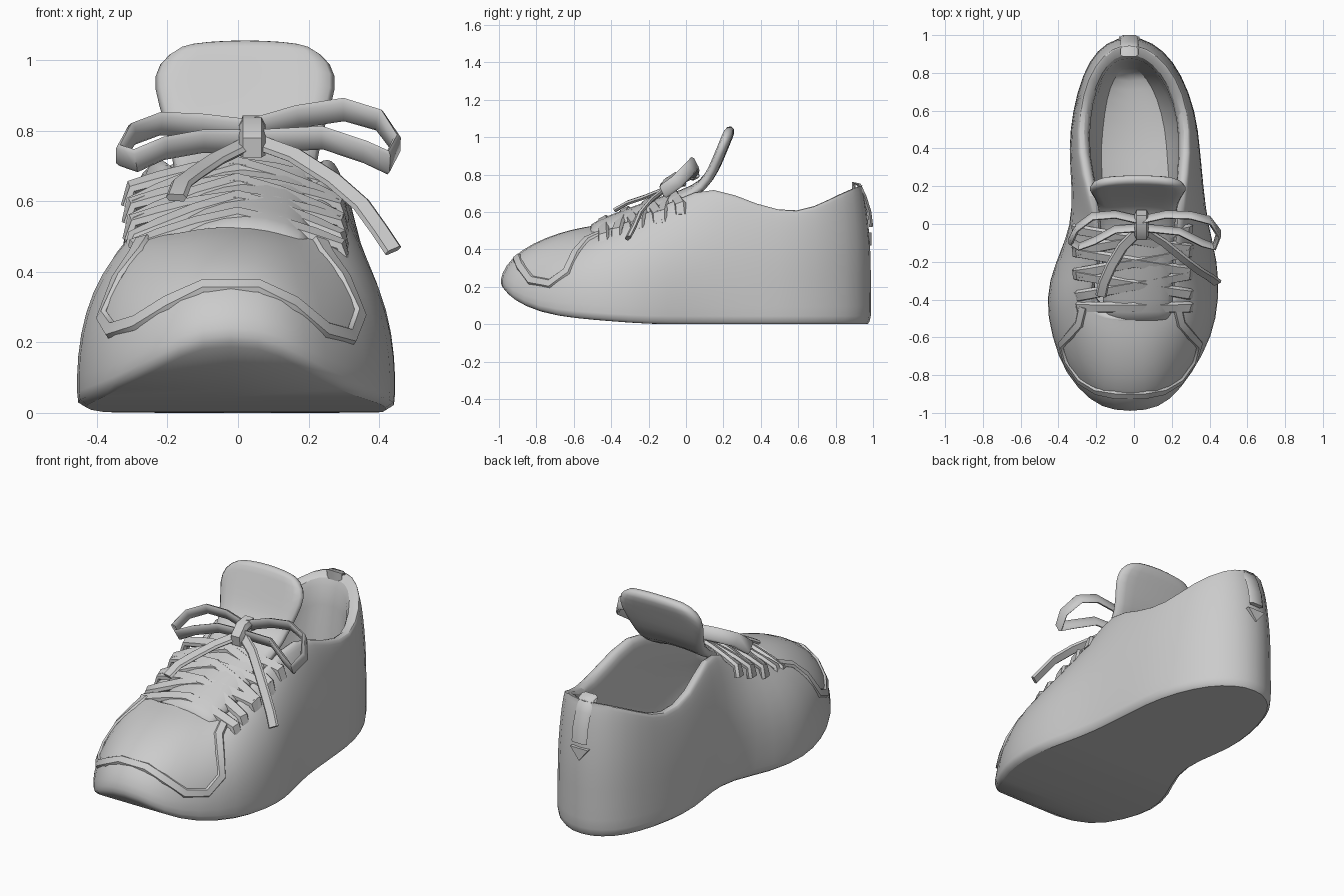
import bpy, bmesh, math
from mathutils import Vector
from mathutils.bvhtree import BVHTree

if "Cube" in bpy.data.objects:
    bpy.data.objects.remove(bpy.data.objects["Cube"])

grey = bpy.data.materials.new("plain_grey")
grey.use_nodes = True
grey.diffuse_color = (0.6, 0.6, 0.6, 1)
grey.node_tree.nodes["Principled BSDF"].inputs["Base Color"].default_value = (0.6, 0.6, 0.6, 1)


def finish(bm, name, levels=0, thickness=0, angle=50):
    """Turn a bmesh into a named, smooth shaded object."""
    bmesh.ops.recalc_face_normals(bm, faces=bm.faces)
    mesh = bpy.data.meshes.new(name)
    bm.to_mesh(mesh)
    bm.free()
    mesh.materials.append(grey)
    obj = bpy.data.objects.new(name, mesh)
    bpy.context.collection.objects.link(obj)
    if thickness:
        solid = obj.modifiers.new("thickness", "SOLIDIFY")
        solid.thickness, solid.offset = thickness, 0
    if levels:
        sub = obj.modifiers.new("rounding", "SUBSURF")
        sub.levels = sub.render_levels = levels
    bpy.ops.object.select_all(action="DESELECT")
    obj.select_set(True)
    bpy.context.view_layer.objects.active = obj
    bpy.ops.object.shade_smooth_by_angle(angle=math.radians(angle))
    return obj


def ribbon(name, points, width=0.05, thick=0.022, axis=None, normals=None):
    """Sweep a flattened six sided section along a path."""
    bm = bmesh.new()
    pts = [Vector(p) for p in points]
    rings = []
    for i, p in enumerate(pts):
        t = (pts[min(i + 1, len(pts) - 1)] - pts[max(i - 1, 0)]).normalized()
        if normals:
            side = normals[i].cross(t).normalized()
        else:
            a = Vector(axis)
            side = (a - t * a.dot(t)).normalized()
        up = t.cross(side)
        section = [(1, 0), (.7, 1), (-.7, 1), (-1, 0), (-.7, -1), (.7, -1)]
        rings.append([bm.verts.new(p + side * u * width / 2 + up * v * thick / 2)
                      for u, v in section])
    for a, b in zip(rings, rings[1:]):
        for j in range(6):
            k = (j + 1) % 6
            bm.faces.new((a[j], a[k], b[k], b[j]))
    bm.faces.new(rings[0])
    bm.faces.new(rings[-1])
    return finish(bm, name)


# Stations toe to heel:
# outline y, half width, centre x, sole z, rim y, rim half width, rim z
stations = [
    (-1, .09, -.02, .19, -.5, .07, .525),
    (-.95, .21, -.02, .13, -.49, .14, .51),
    (-.8, .34, -.03, .06, -.46, .2, .5),
    (-.6, .43, -.01, .03, -.42, .24, .5),
    (-.4, .465, -.01, .015, -.36, .25, .52),
    (-.2, .44, .01, 0, -.24, .23, .58),
    (0, .38, .025, 0, -.05, .22, .66),
    (.2, .365, .015, 0, .14, .25, .75),
    (.4, .355, 0, 0, .38, .3, .63),
    (.6, .33, 0, 0, .6, .29, .585),
    (.8, .265, -.01, 0, .77, .24, .67),
    (.93, .18, -.02, 0, .9, .14, .73),
    (1, .06, -.025, 0, .94, .05, .74)]
count = len(stations)
loop = [(s, 1) for s in stations] + [(s, -1) for s in reversed(stations)]


def ring_low(k, lift, high=False):
    """Outline ring near the sole, pinched at the arch on one side."""
    out = []
    for (y, w, c, zb, *_), s in loop:
        arch = (.06 if s < 0 else .02) * math.exp(-((y - .1) / .22) ** 2)
        x = c + s * (w * k - arch * (.5 if high else 1))
        z = max(.16, zb + .08) if high else zb + lift
        out.append((x, y * k, z))
    return out


def ring_upper(t):
    """Ring between the widest line and the rim, bulging outward."""
    bulge, rise = 1 - math.cos(t * math.pi / 2), math.sin(t * math.pi / 2)
    h, v = .7 * bulge + .3 * t, .7 * rise + .3 * t
    out = []
    for (y, w, c, zb, yr, wr, zr), s in loop:
        zm = max(.16, zb + .08)
        out.append((c + s * (w + (wr - w) * h), y + (yr - y) * h, zm + (zr - zm) * v))
    return out


def ring_inner(k, drop):
    return [(c + s * wr * k, .2 + (yr - .2) * (k + .12), zr - drop)
            for (y, w, c, zb, yr, wr, zr), s in loop]


# Shoe body: outer wall, padded rim, inner wall and insole in one skin
rings = [ring_low(.975, 0), ring_low(.995, .025), ring_low(.99, 0, True)]
rings += [ring_upper(t) for t in (.25, .5, .75, .92, 1)]
rings += [ring_inner(.9, -.005), ring_inner(.81, .015), ring_inner(.78, .09)]
rings.append([(c + s * w * .78, y * .82, .13) for (y, w, c, *_), s in loop])
bm = bmesh.new()
grid = [[bm.verts.new(p) for p in ring] for ring in rings]
size = len(loop)
for a, b in zip(grid, grid[1:]):
    for j in range(size):
        k = (j + 1) % size
        bm.faces.new((a[j], a[k], b[k], b[j]))
for ring in (grid[0], grid[-1]):
    for i in range(count - 1):
        bm.faces.new((ring[i], ring[i + 1], ring[size - 2 - i], ring[size - 1 - i]))
crease = bm.edges.layers.float.new("crease_edge")
for j in range(size):
    bm.edges.get((grid[0][j], grid[0][(j + 1) % size]))[crease] = .9
body = finish(bm, "shoe_body", levels=1)

# Toe guard edge, laid on the body surface
half = [(.08, -.905), (.18, -.885), (.27, -.83), (.34, -.73), (.365, -.64),
        (.32, -.59), (.27, -.53), (.25, -.44)]
path = [(-x - .02, y) for x, y in reversed(half)] + [(x - .02, y) for x, y in half]
bpy.context.view_layer.update()
tree = BVHTree.FromObject(body, bpy.context.evaluated_depsgraph_get())
hits = [tree.ray_cast(Vector((x, y, 2)), Vector((0, 0, -1))) for x, y in path]
hits = [h for h in hits if h[0] is not None]
ribbon("toe_guard_edge", [h[0] for h in hits], .05, .024,
       normals=[h[1] for h in hits])

# Tongue: y, z, half width
rows = [(-.52, .47, .18), (-.4, .52, .19), (-.2, .595, .19), (0, .67, .2),
        (.1, .73, .21), (.155, .82, .23), (.195, .92, .265), (.225, .99, .255),
        (.245, 1.045, .18)]
bm = bmesh.new()
sheet = []
for y, z, w in rows:
    flat = max(0, min(1, (.15 - y) / .3))
    sheet.append([bm.verts.new((.02 + w * u, y - .015 * u * u * (1 - flat),
                                z + (.03 - .05 * u * u) * flat + .015 * (1 - u * u)))
                  for u in (-1, -.6, 0, .6, 1)])
for a, b in zip(sheet, sheet[1:]):
    for j in range(4):
        bm.faces.new((a[j], a[j + 1], b[j + 1], b[j]))
finish(bm, "tongue", levels=1, thickness=.055)


# Crossing laces
def lace(name, y_left, y_right):
    pts = []
    for u in (-1.05, -1, -.75, -.4, 0, .4, .75, 1, 1.05):
        y = y_left + (y_right - y_left) * (u + 1) / 2
        z = .56 + .4 * (y + .44) - .085 * abs(u) ** 1.3
        if abs(u) > 1:
            z -= .05
        pts.append((.29 * u - .01 - .02 * y, y, z))
    ribbon(name, pts, .062, .032, axis=(0, .85, .45))


lace("front_lace", -.44, -.44)
for i, y in enumerate((-.27, -.15, -.03)):
    lace(f"lace_{i}_a", y, y - .1)
    lace(f"lace_{i}_b", y - .11, y)

# Bow: two loops, two tails and the knot
across = (0, -.45, .85)
ribbon("bow_loop_left", [(.03, .02, .8), (.17, .05, .84), (.3, .045, .86), (.4, .02, .83),
                         (.45, -.05, .76), (.425, -.12, .71), (.36, -.1, .74),
                         (.24, -.04, .78), (.05, -.02, .77)], .075, .022, axis=across)
ribbon("bow_loop_right", [(.03, .02, .8), (-.1, .05, .815), (-.22, .04, .82), (-.3, -.02, .79),
                          (-.335, -.09, .73), (-.29, -.12, .715), (-.21, -.09, .75),
                          (-.1, -.03, .77), (.03, -.02, .77)], .075, .022, axis=across)
along = (.6, -.6, .1)
ribbon("lace_tail_left", [(.05, -.03, .77), (.16, -.1, .73), (.27, -.19, .66),
                          (.35, -.25, .59), (.4, -.28, .52), (.44, -.31, .46)],
       .055, .022, axis=(.6, .5, .6))
ribbon("lace_tail_right", [(.02, -.04, .76), (-.06, -.12, .72), (-.12, -.22, .68),
                           (-.16, -.31, .65), (-.175, -.38, .61)],
       .06, .022, axis=(-.8, .45, .2))
ribbon("bow_knot", [(.04, .05, .78), (.04, .035, .82), (.04, -.02, .81),
                    (.04, -.06, .77), (.04, -.05, .73)], .075, .05, axis=(1, 0, 0))

# Heel pull tab and the small raised triangle under it
ribbon("heel_tab", [(-.025, .9, .71), (-.025, .895, .755), (-.025, .925, .745),
                    (-.025, .955, .68), (-.025, .98, .6), (-.025, .99, .52)],
       .095, .022, axis=(1, 0, 0))
bm = bmesh.new()
tri = [(-.08, .49), (.03, .49), (-.025, .42)]
back = [bm.verts.new((x, .96, z)) for x, z in tri]
front = [bm.verts.new((x, .993, z)) for x, z in tri]
bm.faces.new(back)
bm.faces.new(front)
for j in range(3):
    k = (j + 1) % 3
    bm.faces.new((back[j], back[k], front[k], front[j]))
finish(bm, "heel_triangle", angle=30)
